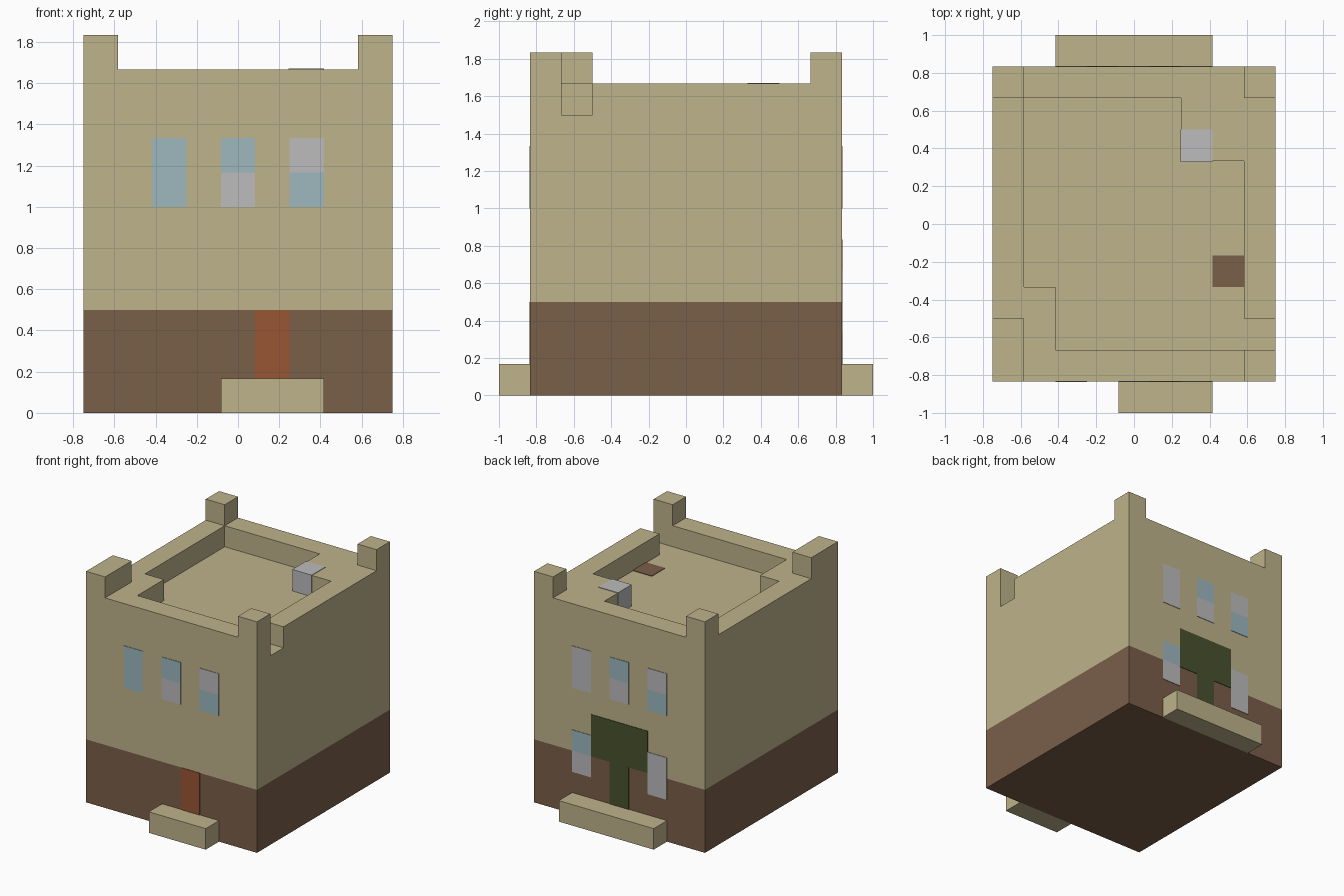
import bpy
import bmesh

if "Cube" in bpy.data.objects:
    bpy.data.objects.remove(bpy.data.objects["Cube"], do_unlink=True)

U = 1 / 6      # one block
T = 0.004      # thickness of painted plates


def linear(c):
    c /= 255
    return c / 12.92 if c <= 0.04045 else ((c + 0.055) / 1.055) ** 2.4


def material(name, *rgb):
    colour = [linear(c) for c in rgb] + [1]
    m = bpy.data.materials.new(name)
    m.use_nodes = True
    m.diffuse_color = colour
    bsdf = m.node_tree.nodes["Principled BSDF"]
    bsdf.inputs["Base Color"].default_value = colour
    bsdf.inputs["Roughness"].default_value = 0.9
    return m


sand = material("sandstone", 190, 179, 139)
brown = material("earth_brown", 122, 94, 73)
blue = material("window_blue", 157, 184, 191)
grey = material("pale_grey", 188, 188, 190)
rust = material("door_rust", 152, 86, 53)
green = material("tree_green", 74, 82, 46)


def prism(name, outline, z0, z1, mat):
    """Extrude an outline given in blocks between two heights in blocks."""
    bm = bmesh.new()
    face = bm.faces.new([bm.verts.new((x * U, y * U, z0 * U)) for x, y in outline])
    top = bmesh.ops.extrude_face_region(bm, geom=[face])["geom"]
    verts = [g for g in top if isinstance(g, bmesh.types.BMVert)]
    bmesh.ops.translate(bm, verts=verts, vec=(0, 0, (z1 - z0) * U))
    bmesh.ops.recalc_face_normals(bm, faces=bm.faces)
    mesh = bpy.data.meshes.new(name)
    bm.to_mesh(mesh)
    bm.free()
    mesh.materials.append(mat)
    obj = bpy.data.objects.new(name, mesh)
    bpy.context.collection.objects.link(obj)
    return obj


def box(name, x0, x1, y0, y1, z0, z1, mat):
    return prism(name, [(x0, y0), (x1, y0), (x1, y1), (x0, y1)], z0, z1, mat)


def plate(name, side, x0, x1, z0, z1, mat):
    """Thin panel on the front (side -1) or back (side 1) wall."""
    ys = sorted((side * 5, side * (5 + T / U)))
    return box(name, x0, x1, *ys, z0, z1, mat)


def cut(obj, outline, z0, z1):
    cutter = prism("cutter", outline, z0, z1, sand)
    cutter.hide_render = True
    mod = obj.modifiers.new("cut", "BOOLEAN")
    mod.operation, mod.solver, mod.object = "DIFFERENCE", "EXACT", cutter
    bpy.context.view_layer.objects.active = obj
    bpy.ops.object.modifier_apply(modifier=mod.name)
    bpy.data.objects.remove(cutter, do_unlink=True)


# Tower body: open the gaps between corner posts, then sink the roof
tower = box("tower_body", -4.5, 4.5, -5, 5, 0, 11, sand)
cut(tower, [(-3.5, -6), (3.5, -6), (3.5, -4), (6, -4), (6, 4), (3.5, 4),
            (3.5, 6), (-3.5, 6), (-3.5, 4), (-6, 4), (-6, -3), (-3.5, -3)], 10, 12)
cut(tower, [(-3.5, 4), (-3.5, -2), (-2.5, -2), (-2.5, -4), (5, -4), (5, -3),
            (3.5, -3), (3.5, 2), (1.5, 2), (1.5, 4)], 9, 10.5)

# Brown lower band, split at its height
mesh = tower.data
mesh.materials.clear()
for m in (sand, brown):
    mesh.materials.append(m)
bm = bmesh.new()
bm.from_mesh(mesh)
bmesh.ops.bisect_plane(bm, geom=bm.verts[:] + bm.edges[:] + bm.faces[:],
                       plane_co=(0, 0, 3 * U), plane_no=(0, 0, 1))
for f in bm.faces:
    f.material_index = int(f.calc_center_median().z < 3 * U)
bm.to_mesh(mesh)
bm.free()

# Doorsteps
box("front_step", -0.5, 2.5, -6, -5, 0, 1, sand)
box("back_step", -2.5, 2.5, 5, 6, 0, 1, sand)

# Windows: side, left edge, bottom, upper colour, lower colour
windows = [
    (-1, -2.5, 6, blue, blue), (-1, -0.5, 6, blue, grey), (-1, 1.5, 6, grey, blue),
    (1, 1.5, 6, grey, grey), (1, -0.5, 6, blue, grey), (1, -2.5, 6, grey, blue),
    (1, 1.5, 2, blue, grey), (1, -2.5, 2, grey, grey),
]
for i, (side, x, z, upper, lower) in enumerate(windows, 1):
    plate(f"window_{i}_upper", side, x, x + 1, z + 1, z + 2, upper)
    plate(f"window_{i}_lower", side, x, x + 1, z, z + 1, lower)

# Door and painted tree
plate("front_door", -1, 0.5, 1.5, 1, 3, rust)
plate("tree_crown", 1, -1.5, 1.5, 3, 5, green)
plate("tree_trunk", 1, -0.5, 0.5, 1, 3, green)

# Roof details
e = T / U
box("roof_grey_block", 1.5 - e, 2.5, 2 - e, 3, 9, 10 + e, grey)
box("roof_hatch", 2.5, 3.5, -2, -1, 9, 9 + e, brown)
